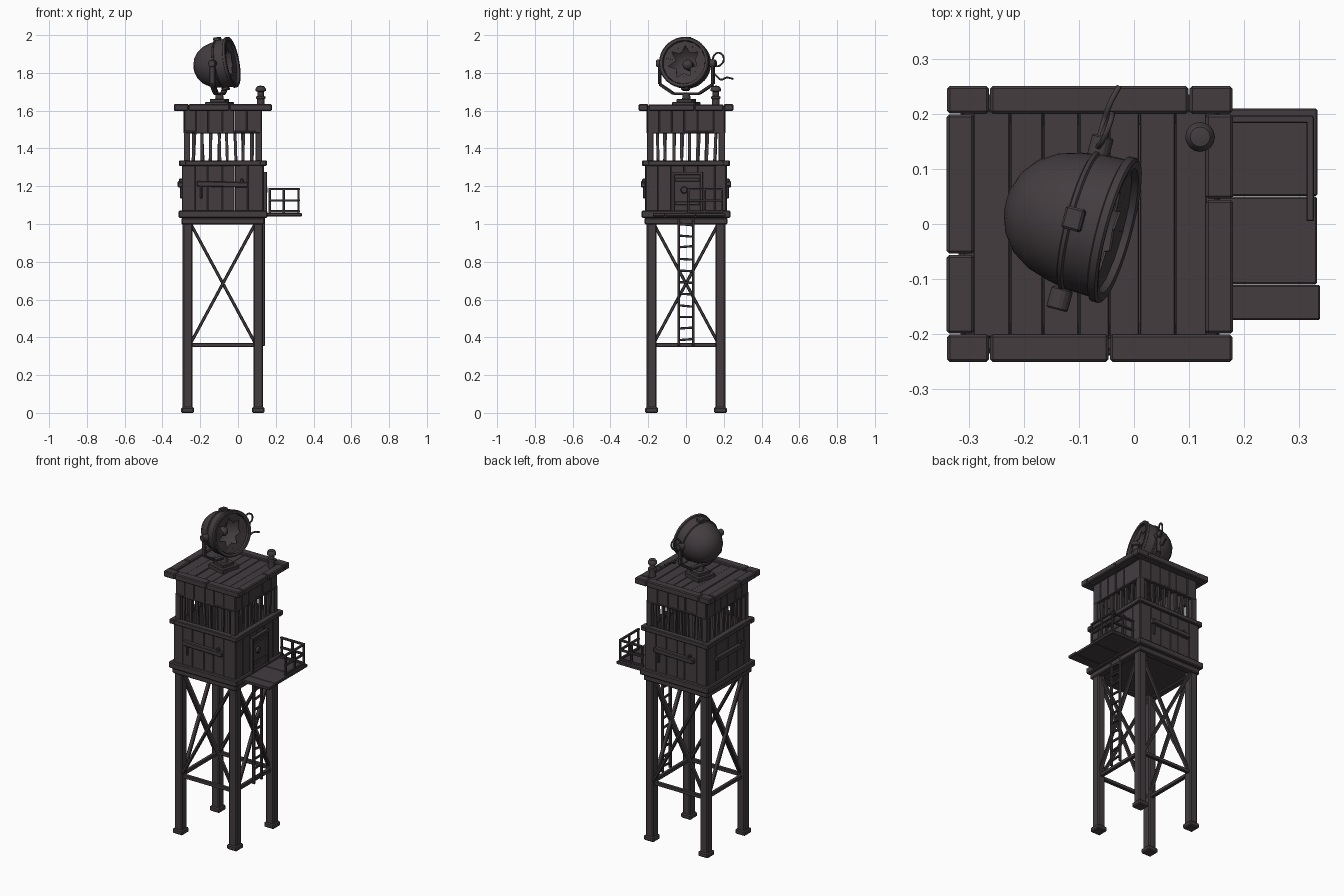
import bpy, bmesh, math, random
from mathutils import Matrix, Vector

if "Cube" in bpy.data.objects:
    bpy.data.objects.remove(bpy.data.objects["Cube"])

random.seed(4)
CX = -0.08                                   # tower axis
mat = bpy.data.materials.new("dark weathered wood")
mat.diffuse_color = (0.056, 0.046, 0.051, 1)
mat.use_nodes = True
mat.node_tree.nodes["Principled BSDF"].inputs["Base Color"].default_value = mat.diffuse_color


def side(k):
    """Frame of wall k: x along the wall, -y outward (0 front, 1 right, 2 back, 3 left)."""
    return Matrix.Translation((CX, 0, 0)) @ Matrix.Rotation(k * math.pi / 2, 4, 'Z')


def box(bm, c, s, m=Matrix(), tilt=0.0):
    t = m @ Matrix.Translation(c) @ Matrix.Rotation(tilt, 4, 'Y') @ Matrix.Diagonal((*s, 1))
    bmesh.ops.create_cube(bm, size=1, matrix=t)


def beam(bm, p, q, w, d, m=Matrix()):
    p, q = Vector(p), Vector(q)
    v = q - p
    r = v.to_track_quat('Z', 'Y').to_matrix().to_4x4()
    bmesh.ops.create_cube(bm, size=1, matrix=m @ Matrix.Translation((p + q) / 2) @ r
                          @ Matrix.Diagonal((w, d, v.length, 1)))


def cyl(bm, c, r1, r2, h, m=Matrix(), n=16):
    bmesh.ops.create_cone(bm, cap_ends=True, segments=n, radius1=r1, radius2=r2, depth=h,
                          matrix=m @ Matrix.Translation(c))


def finish(bm, name, bevel=0.0, smooth=False):
    bmesh.ops.recalc_face_normals(bm, faces=bm.faces)
    me = bpy.data.meshes.new(name)
    bm.to_mesh(me)
    bm.free()
    ob = bpy.data.objects.new(name, me)
    bpy.context.collection.objects.link(ob)
    me.materials.append(mat)
    if bevel:
        b = ob.modifiers.new("worn edges", 'BEVEL')
        b.width, b.segments = bevel, 1
    if smooth:
        bpy.ops.object.select_all(action='DESELECT')
        ob.select_set(True)
        bpy.context.view_layer.objects.active = ob
        bpy.ops.object.shade_smooth_by_angle(angle=math.radians(40))
    return ob


def lathe(bm, prof, m, n=36):
    vs = [bm.verts.new((r, 0, z)) for r, z in prof]
    es = [bm.edges.new(e) for e in zip(vs, vs[1:])]
    g = bmesh.ops.spin(bm, geom=vs + es, cent=(0, 0, 0), axis=(0, 0, 1),
                       angle=2 * math.pi, steps=n, use_duplicate=False)
    bmesh.ops.remove_doubles(bm, verts=bm.verts, dist=1e-5)
    bmesh.ops.transform(bm, matrix=m, verts=bm.verts)


def cable(name, pts, r):
    cu = bpy.data.curves.new(name, 'CURVE')
    cu.dimensions, cu.bevel_depth, cu.bevel_resolution, cu.use_fill_caps = '3D', r, 2, True
    sp = cu.splines.new('BEZIER')
    sp.bezier_points.add(len(pts) - 1)
    for b, p in zip(sp.bezier_points, pts):
        b.co = p
        b.handle_left_type = b.handle_right_type = 'AUTO'
    cu.resolution_u = 6
    cu.materials.append(mat)
    ob = bpy.data.objects.new(name, cu)
    bpy.context.collection.objects.link(ob)
    bpy.ops.object.select_all(action='DESELECT')
    ob.select_set(True)
    bpy.context.view_layer.objects.active = ob
    bpy.ops.object.convert(target='MESH')


# Legs and feet
bm = bmesh.new()
for sx in (-1, 1):
    for sy in (-1, 1):
        box(bm, (CX + sx * 0.187, sy * 0.182, 0.515), (0.052, 0.052, 1.01))
        box(bm, (CX + sx * 0.187, sy * 0.182, 0.015), (0.068, 0.068, 0.03))
finish(bm, "legs", 0.006)

# Cross braces and low tie bars on every side
bm = bmesh.new()
for k in range(4):
    beam(bm, (-0.17, -0.193, 0.37), (0.17, -0.193, 1.0), 0.022, 0.016, side(k))
    beam(bm, (0.17, -0.177, 0.37), (-0.17, -0.177, 1.0), 0.022, 0.016, side(k))
    box(bm, (0, -0.185, 0.36), (0.34, 0.022, 0.022), side(k))
finish(bm, "cross_braces", 0.003)

# Floor slab and beams
bm = bmesh.new()
box(bm, (CX, 0, 1.035), (0.43, 0.43, 0.05))
for k in range(4):
    box(bm, (0, -0.2, 1.015), (0.438, 0.04, 0.034), side(k))
    box(bm, (0, -0.215, 1.052), (0.47, 0.04, 0.038), side(k))
finish(bm, "floor_beams", 0.005)

# Plank walls below and above the windows, corner posts, rails
bm = bmesh.new()
for k in range(4):
    m = side(k)
    edges = [-0.213 + 0.426 * i / 6 + (random.uniform(-0.012, 0.012) if 0 < i < 6 else 0)
             for i in range(7)]
    for a, b in zip(edges, edges[1:]):
        o = random.uniform(0, 0.005)
        box(bm, ((a + b) / 2, -0.2 - o, 1.19), (b - a - 0.002, 0.026, 0.27), m)
        box(bm, ((a + b) / 2 * 0.96, -0.191 - o, 1.545), ((b - a) * 0.96 - 0.002, 0.026, 0.13), m)
    for s in (-1, 1):
        box(bm, (s * 0.19, -0.19, 1.41), (0.034, 0.034, 0.17), m)
finish(bm, "plank_walls", 0.002)

bm = bmesh.new()
for k in range(4):
    box(bm, (0, -0.212, 1.322), (0.465, 0.036, 0.028), side(k), random.uniform(-0.006, 0.006))
    box(bm, (0, -0.198, 1.487), (0.40, 0.02, 0.014), side(k))
finish(bm, "window_rails", 0.004)

# Window bars
bm = bmesh.new()
for k in range(4):
    for i in range(8):
        u = -0.153 + i * 0.0437 + random.uniform(-0.004, 0.004)
        box(bm, (u, -0.19, 1.41), (0.015, 0.012, 0.16), side(k), random.uniform(-0.05, 0.05))
finish(bm, "window_bars")

# Nailed boards on the three walls without a door
bm = bmesh.new()
for k in (0, 2, 3):
    box(bm, (-0.002, -0.226, 1.21), (0.272, 0.026, 0.028), side(k), 0.02)
    box(bm, (-0.115, -0.22, 1.17), (0.014, 0.014, 0.07), side(k))
    box(bm, (0.10, -0.222, 1.225), (0.016, 0.02, 0.03), side(k))
finish(bm, "wall_boards", 0.004)

# Door with frame and round peephole
bm = bmesh.new()
m = side(1)
box(bm, (0.007, -0.216, 1.165), (0.14, 0.012, 0.2), m)
for u in (-0.068, 0.082):
    box(bm, (u, -0.222, 1.168), (0.015, 0.022, 0.21), m)
box(bm, (0.007, -0.222, 1.268), (0.165, 0.024, 0.016), m)
for z in (1.11, 1.235):
    box(bm, (0.007, -0.222, z), (0.13, 0.008, 0.018), m)
cyl(bm, (0, 0, 0), 0.02, 0.016, 0.018,
    m @ Matrix.Translation((-0.01, -0.226, 1.18)) @ Matrix.Rotation(math.pi / 2, 4, 'X'))
finish(bm, "door", 0.002)

# Roof planks inside a raised frame
bm = bmesh.new()
xs = [-0.292, -0.225, -0.165, -0.10, -0.045, 0.01, 0.075, 0.132]
for a, b in zip(xs, xs[1:]):
    box(bm, ((a + b) / 2, 0, 1.608 + random.uniform(0, 0.004)), (b - a - 0.001, 0.41, 0.024))
finish(bm, "roof_planks", 0.002)
bm = bmesh.new()
for s, cuts in ((1, (-0.34, -0.262, 0.10, 0.18)), (-1, (-0.34, -0.262, -0.045, 0.18))):
    for a, b in zip(cuts, cuts[1:]):
        box(bm, ((a + b) / 2, s * 0.2255, 1.617), (b - a - 0.002, 0.05, 0.036 + random.uniform(0, 0.004)))
for x, cuts in ((-0.315, (-0.2, -0.055, 0.2)), (0.155, (-0.2, 0.045, 0.2))):
    for a, b in zip(cuts, cuts[1:]):
        box(bm, (x, (a + b) / 2, 1.616), (0.05, b - a - 0.002, 0.034))
finish(bm, "roof_frame", 0.005)

# Balcony deck and railing
bm = bmesh.new()
for a, b, x in ((-0.175, -0.11, 0.338), (-0.11, 0.05, 0.332), (0.05, 0.21, 0.333)):
    box(bm, ((0.12 + x) / 2, (a + b) / 2, 1.05), (x - 0.12, b - a - 0.001, 0.018))
finish(bm, "balcony_deck", 0.003)
bm = bmesh.new()
for x, y in ((0.32, 0.19), (0.32, 0.10), (0.32, 0.012), (0.242, 0.19), (0.168, 0.19)):
    box(bm, (x, y, 1.122), (0.012, 0.012, 0.135))
for z in (1.068, 1.125, 1.185):
    box(bm, (0.32, 0.1, z), (0.014, 0.19, 0.012))
    box(bm, (0.243, 0.19, z), (0.165, 0.014, 0.012))
finish(bm, "balcony_railing", 0.002)

# Ladder
bm = bmesh.new()
for y in (-0.038, 0.038):
    box(bm, (0.135, y, 0.70), (0.016, 0.012, 0.69))
for i in range(11):
    beam(bm, (0.136, -0.038, 0.385 + i * 0.0615),
         (0.136, 0.038, 0.385 + i * 0.0615 + random.uniform(-0.008, 0.008)), 0.012, 0.012)
finish(bm, "ladder", 0.002)

# Stove pipe on the roof
bm = bmesh.new()
lathe(bm, [(0, 0), (0.02, 0), (0.02, 0.05), (0.025, 0.052), (0.025, 0.062), (0.017, 0.066),
           (0.017, 0.088), (0.027, 0.092), (0.027, 0.105), (0.018, 0.117), (0, 0.121)],
      Matrix.Translation((0.12, 0.158, 1.612)), 16)
finish(bm, "stove_pipe", smooth=True)

# Searchlight mount: plates, stem and yoke
yaw = math.radians(-15)
M = Matrix.Translation((-0.098, 0.002, 0)) @ Matrix.Rotation(yaw, 4, 'Z')
bm = bmesh.new()
box(bm, (0, 0, 1.632), (0.125, 0.125, 0.026), M)
box(bm, (0, 0, 1.652), (0.085, 0.085, 0.02), M)
cyl(bm, (0, 0, 1.675), 0.024, 0.018, 0.04, M)
yoke = [(-0.146, 1.865), (-0.146, 1.74), (-0.07, 1.69), (0.07, 1.69), (0.146, 1.74), (0.146, 1.865)]
for (a, z), (b, w) in zip(yoke, yoke[1:]):
    beam(bm, (0, a, z), (0, b, w), 0.03, 0.014, M)
for s in (-1, 1):
    cyl(bm, (0, 0, 0), 0.02, 0.02, 0.04,
        M @ Matrix.Translation((0, s * 0.143, 1.85)) @ Matrix.Rotation(math.pi / 2, 4, 'X'))
finish(bm, "searchlight_mount", 0.003)

# Searchlight housing (local z along the beam, local x up)
t = math.radians(10)
L = (Matrix.Translation((-0.03, -0.012, 1.857)) @ Matrix.Rotation(yaw, 4, 'Z')
     @ Matrix.Rotation(math.pi / 2 - t, 4, 'Y') @ Matrix.Rotation(math.pi, 4, 'Z'))
bm = bmesh.new()
lathe(bm, [(0, -0.21), (0.03, -0.207), (0.06, -0.195), (0.088, -0.172), (0.108, -0.14),
           (0.12, -0.10), (0.124, -0.076), (0.131, -0.073), (0.131, -0.066), (0.127, -0.063),
           (0.129, -0.016), (0.136, -0.013), (0.136, 0.0), (0.131, 0.004), (0.117, 0.002),
           (0.114, -0.02), (0.104, -0.06), (0.08, -0.10), (0.045, -0.125), (0, -0.132)], L)
finish(bm, "searchlight_housing", smooth=True)
bm = bmesh.new()
box(bm, (0.131, 0, -0.06), (0.026, 0.042, 0.036), L)
box(bm, (-0.131, 0, -0.06), (0.02, 0.042, 0.036), L)
finish(bm, "housing_clamps", 0.004)

# Bulb and broken glass
bm = bmesh.new()
cyl(bm, (0, 0, -0.115), 0.026, 0.02, 0.04, L)
bmesh.ops.create_uvsphere(bm, u_segments=14, v_segments=8, radius=0.028,
                          matrix=L @ Matrix.Translation((0, 0, -0.082)))
finish(bm, "bulb", smooth=True)
bm = bmesh.new()
n = 14
inner = [random.uniform(0.04, 0.062) if i % 2 else random.uniform(0.065, 0.095) for i in range(n)]
P = lambda r, i, z: bm.verts.new(L @ Vector((r * math.cos(i * math.tau / n), r * math.sin(i * math.tau / n), z)))
for i in range(n):
    j = (i + 1) % n
    f = bm.faces.new([P(0.116, i, -0.014), P(0.116, j, -0.014),
                      P(inner[j], j, -0.02), P(inner[i], i, -0.02)])
g = finish(bm, "broken_glass")
g.modifiers.new("thickness", 'SOLIDIFY').thickness = 0.004

# Loose cables behind the lamp
cable("cable_loop", [(-0.065, 0.14, 1.87), (-0.055, 0.155, 1.90), (-0.045, 0.18, 1.905),
                     (-0.04, 0.2, 1.875), (-0.05, 0.18, 1.84), (-0.065, 0.14, 1.835)], 0.005)
cable("cable_end", [(-0.07, 0.135, 1.81), (-0.062, 0.16, 1.785), (-0.055, 0.185, 1.765),
                    (-0.045, 0.215, 1.775), (-0.027, 0.25, 1.768)], 0.005)
